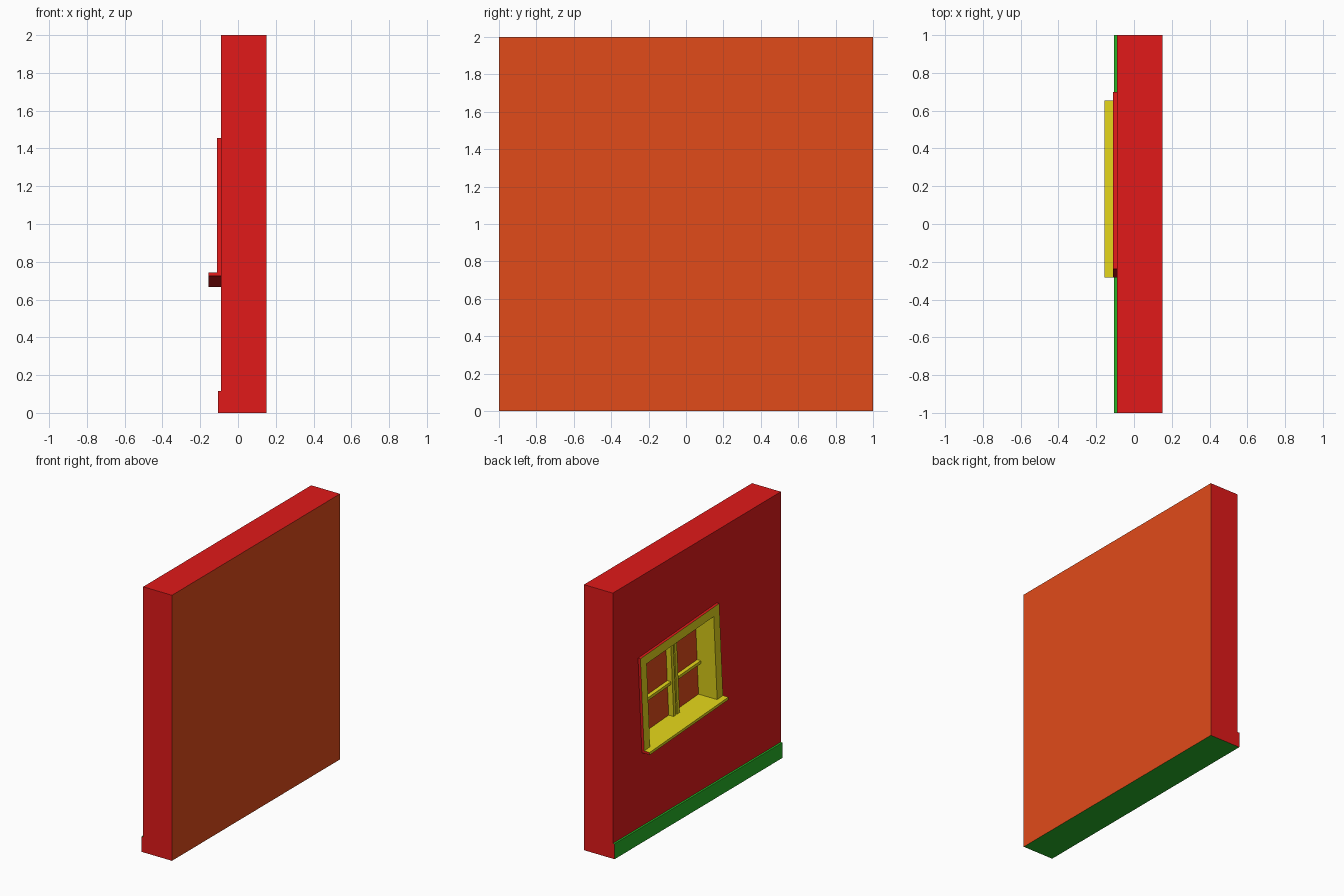
import bpy, bmesh, math

if "Cube" in bpy.data.objects:
    bpy.data.objects.remove(bpy.data.objects["Cube"])

A = math.radians(3.6)          # the window hangs slightly crooked
CY, CZ = 0.2075, 1.06          # window centre on the wall


def material(name, r, g, b):
    m = bpy.data.materials.new(name)
    m.diffuse_color = (r, g, b, 1)
    m.use_nodes = True
    m.node_tree.nodes["Principled BSDF"].inputs["Base Color"].default_value = m.diffuse_color
    return m


RED = material("red_paint", 0.75, 0.01, 0.01)
ORANGE = material("orange_paint", 0.75, 0.07, 0.01)
YELLOW = material("yellow_paint", 0.75, 0.65, 0.01)
GREEN = material("green_paint", 0.02, 0.45, 0.02)
MATS = [RED, ORANGE, YELLOW, GREEN]
R, O, Y, G = range(4)


def win(x, u, v):
    """Window-plane coordinates (u toward -y, v up) to world."""
    return (x, CY - u * math.cos(A) + v * math.sin(A),
            CZ + u * math.sin(A) + v * math.cos(A))


def flat(x, u, v):
    return (x, -u, v)


def loft(name, rings, strips, caps):
    """Join rectangular loops; one material per strip (or per strip side)."""
    bm = bmesh.new()
    loops = []
    for fn, x, u0, u1, v0, v1 in rings:
        loops.append([bm.verts.new(fn(x, u, v)) for u, v in
                      ((u0, v0), (u1, v0), (u1, v1), (u0, v1))])
    for a, b, mats in zip(loops, loops[1:], strips):
        for i in range(4):
            j = (i + 1) % 4
            f = bm.faces.new((a[i], a[j], b[j], b[i]))
            f.material_index = mats[i] if isinstance(mats, tuple) else mats
    for loop, m in ((loops[0], caps[0]), (loops[-1], caps[1])):
        bm.faces.new(loop).material_index = m
    bmesh.ops.recalc_face_normals(bm, faces=bm.faces)
    me = bpy.data.meshes.new(name)
    bm.to_mesh(me)
    bm.free()
    for m in MATS:
        me.materials.append(m)
    ob = bpy.data.objects.new(name, me)
    bpy.context.collection.objects.link(ob)
    return ob


def box(name, fn, x0, x1, u0, u1, v0, v1, sides, caps):
    """Sides are ordered bottom, -y end, top, +y end; caps are back, front."""
    return loft(name, [(fn, x1, u0, u1, v0, v1), (fn, x0, u0, u1, v0, v1)],
                [sides], caps)


W, H = 0.47, 0.366             # half width and height of the casing
SILL = -H + 0.02               # top of the sill
OU, OT = W - 0.07, H - 0.07    # opening half width and top
PANE = 0.045

# Wall, raised casing and window recess as one stepped loft
loft("wall_with_window_recess", [
    (flat, 0.15, -1, 1, 0, 2),
    (flat, -0.09, -1, 1, 0, 2),
    (win, -0.09, -W, W, -H, H),
    (win, -0.11, -W, W, -H, H),
    (win, -0.11, -OU, OU, SILL, OT),
    (win, PANE, -OU, OU, SILL, OT)],
    [(G, R, R, R), R, R, Y, Y], (O, O))

# Skirting board and window sill
box("skirting_board", flat, -0.105, -0.09, -1, 1, 0, 0.115, (G, R, G, R), (G, G))
box("window_sill", win, -0.155, -0.11, -W, W, -H, SILL, (R, R, Y, R), (Y, Y))

# Meeting stiles and glazing bars in front of the pane
CU, CV = 0.08, -0.09
for side, s in (("left", -1), ("right", 1)):
    c = CU + s * 0.021
    box(side + "_meeting_stile", win, 0.003, PANE, c - 0.015, c + 0.015,
        SILL, OT, Y, (Y, Y))
    u0, u1 = sorted((CU + s * 0.036, s * OU))
    box(side + "_glazing_bar", win, 0.015, PANE, u0, u1,
        CV - 0.011, CV + 0.011, Y, (Y, Y))
